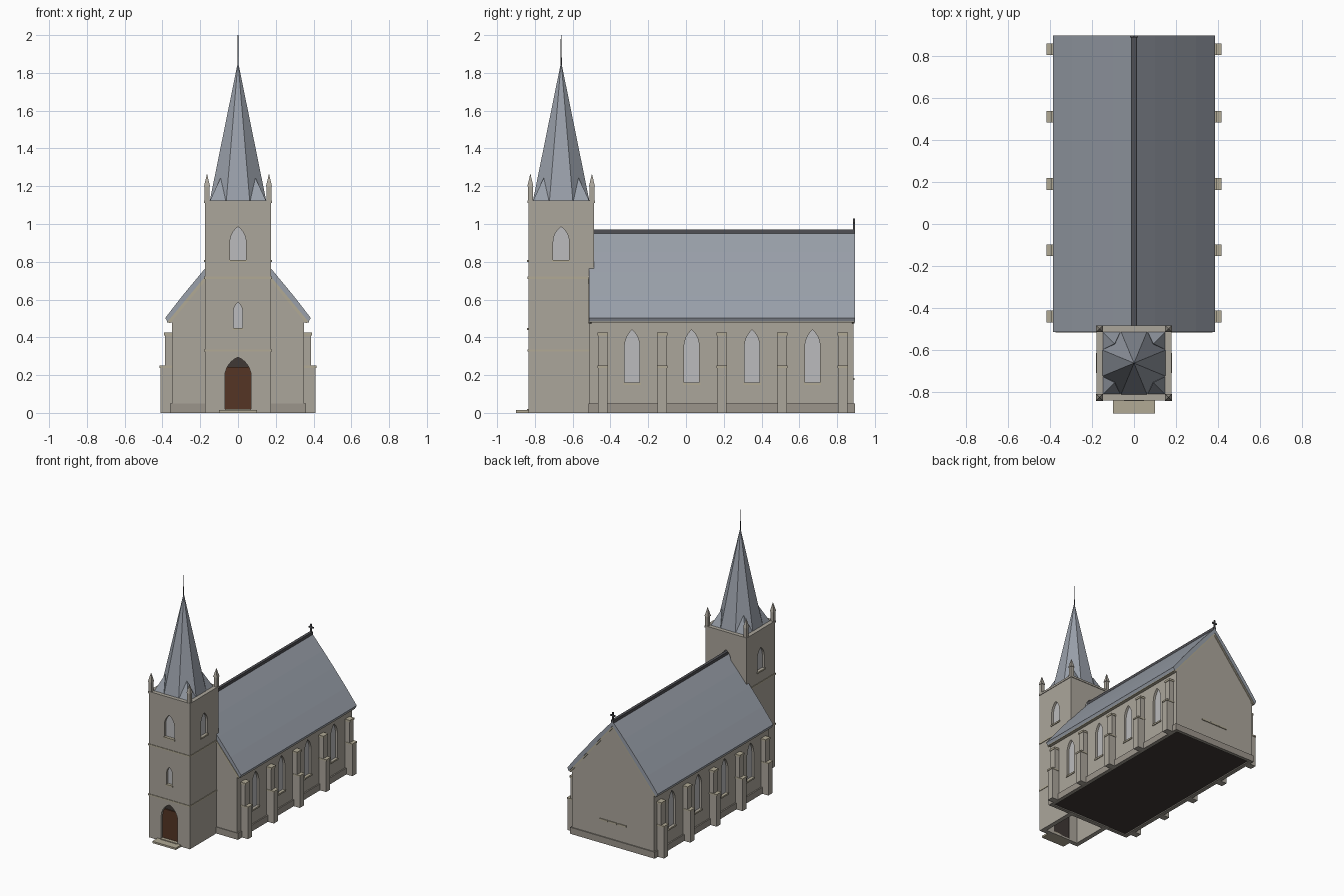
import bpy, bmesh, math
from mathutils import Matrix, Vector

if "Cube" in bpy.data.objects:
    bpy.data.objects.remove(bpy.data.objects["Cube"])


def material(name, rgb):
    m = bpy.data.materials.new(name)
    m.diffuse_color = (*rgb, 1)
    m.use_nodes = True
    m.node_tree.nodes["Principled BSDF"].inputs["Base Color"].default_value = m.diffuse_color
    return m


STONE = material("stone", (0.41, 0.38, 0.33))
PLINTH = material("plinth_stone", (0.33, 0.30, 0.26))
TRIM = material("trim_stone", (0.44, 0.40, 0.30))
SLATE = material("slate", (0.32, 0.35, 0.40))
DARK = material("dark_metal", (0.08, 0.08, 0.09))
FLOOR = material("floor_dark", (0.05, 0.04, 0.035))
WOOD = material("door_wood", (0.09, 0.035, 0.018))
GLASS = material("pale_glass", (0.50, 0.50, 0.51))


def finish(name, bm, mat, matrix=None):
    if matrix:
        bm.transform(matrix)
    bmesh.ops.recalc_face_normals(bm, faces=bm.faces)
    me = bpy.data.meshes.new(name)
    bm.to_mesh(me)
    bm.free()
    if mat:
        me.materials.append(mat)
    ob = bpy.data.objects.new(name, me)
    bpy.context.collection.objects.link(ob)
    return ob


def prism(name, pts, y0, y1, mat=None, matrix=None):
    """Extrude an (x, z) outline from y0 to y1."""
    bm = bmesh.new()
    face = bm.faces.new([bm.verts.new((x, y0, z)) for x, z in pts])
    ext = bmesh.ops.extrude_face_region(bm, geom=[face])["geom"]
    verts = [v for v in ext if isinstance(v, bmesh.types.BMVert)]
    bmesh.ops.translate(bm, verts=verts, vec=(0, y1 - y0, 0))
    return finish(name, bm, mat, matrix)


def box(name, x0, x1, y0, y1, z0, z1, mat=None, matrix=None):
    return prism(name, [(x0, z0), (x1, z0), (x1, z1), (x0, z1)], y0, y1, mat, matrix)


def cone(name, sides, r0, r1, z0, z1, loc, mat):
    bm = bmesh.new()
    bmesh.ops.create_cone(bm, cap_ends=True, segments=sides, radius1=r0, radius2=r1, depth=z1 - z0)
    m = Matrix.Translation((loc[0], loc[1], (z0 + z1) / 2)) @ Matrix.Rotation(math.pi / sides, 4, 'Z')
    return finish(name, bm, mat, m)


def cut(target, cutter):
    mod = target.modifiers.new("cut", 'BOOLEAN')
    mod.operation, mod.solver, mod.object = 'DIFFERENCE', 'EXACT', cutter
    deps = bpy.context.evaluated_depsgraph_get()
    me = bpy.data.meshes.new_from_object(target.evaluated_get(deps))
    target.modifiers.clear()
    target.data = me
    bpy.data.objects.remove(cutter)


def arch(w, z0, zs, zt, n=7, cap=9):
    """Pointed arch outline: half width, bottom, springing and top height."""
    h = zt - zs
    r = (w * w + h * h) / (2 * w)
    end = math.atan2(h, r - w)
    side = [(w - r + r * math.cos(end * i / n), zs + r * math.sin(end * i / n)) for i in range(n)]
    side = [p for p in side if p[1] <= cap]
    top = [(0, zt)] if cap >= zt else []
    return [(-w, z0), (w, z0)] + side + top + [(-x, z) for x, z in reversed(side)]


def facing(x, y, degrees):
    return Matrix.Translation((x, y, 0)) @ Matrix.Rotation(math.radians(degrees), 4, 'Z')


def window(target, name, m, w, z0, zs, zt):
    pts = arch(w, z0, zs, zt)
    cut(target, prism("cutter", pts, -0.03, 0.022, None, m))
    prism(name + "_glass", pts, 0.017, 0.023, GLASS, m)
    box(name + "_sill", -w - 0.006, w + 0.006, -0.006, 0.015, z0 - 0.012, z0, TRIM, m)


# Nave body with gables
nave = prism("nave_walls", [(-0.35, 0.012), (0.35, 0.012), (0.35, 0.5), (0, 0.928), (-0.35, 0.5)],
             -0.51, 0.887, STONE)
box("nave_floor", -0.335, 0.335, -0.495, 0.875, 0.008, 0.014, FLOOR)

# Plinth ring around the nave foot
plinth = box("nave_plinth", -0.36, 0.36, -0.515, 0.895, 0, 0.05, PLINTH)
cut(plinth, box("cutter", -0.33, 0.33, -0.49, 0.87, -0.1, 0.1))

# Nave windows and buttresses on both sides
for s, side in ((1, "right"), (-1, "left")):
    for i, y in enumerate((-0.285, 0.03, 0.35, 0.67)):
        window(nave, f"{side}_window_{i + 1}", facing(s * 0.35, y, 90 * s), 0.04, 0.16, 0.35, 0.44)
    for i, y in enumerate((-0.44, -0.125, 0.19, 0.51, 0.83)):
        m = facing(s * 0.35, y, 90 * s)
        n = f"{side}_buttress_{i + 1}"
        box(n + "_lower", -0.025, 0.025, -0.061, 0.01, 0, 0.24, STONE, m)
        box(n + "_upper", -0.025, 0.025, -0.037, 0.01, 0.24, 0.412, STONE, m)
        box(n + "_lower_cap", -0.028, 0.028, -0.065, 0.01, 0.238, 0.25, TRIM, m)
        box(n + "_upper_cap", -0.028, 0.028, -0.041, 0.01, 0.41, 0.425, TRIM, m)
    box(side + "_eaves_cornice", 0.345, 0.375, -0.51, 0.89, 0.478, 0.492, TRIM,
        Matrix.Rotation(0 if s > 0 else math.pi, 4, 'Z') @ Matrix.Translation((0, 0 if s > 0 else -0.38, 0)))

# Triple lancet in the rear gable
for i, (x, top) in enumerate(((-0.077, 0.43), (0, 0.48), (0.077, 0.43))):
    window(nave, f"rear_lancet_{i + 1}", facing(x, 0.887, 180), 0.029, 0.185, top - 0.07, top)

# Roof, ridge and gable edge strips
half = [(0.385, 0.503), (0.295, 0.619), (0.19, 0.746), (0.1, 0.851)]
under = [(0.372, 0.478), (0, 0.926)]
roof_pts = half + [(0, 0.962)] + [(-x, z) for x, z in reversed(half)] + [(-0.372, 0.478), (0, 0.926), (0.372, 0.478)]
prism("nave_roof", roof_pts, -0.513, 0.895, SLATE)
box("roof_ridge", -0.011, 0.011, -0.513, 0.895, 0.95, 0.971, DARK)
strip = [(0.374, 0.482), (0, 0.93), (-0.374, 0.482), (-0.36, 0.474), (0, 0.908), (0.36, 0.474)]
prism("front_gable_strip", strip, -0.516, -0.5, TRIM)
prism("rear_gable_strip", strip, 0.88, 0.892, TRIM)

# Cross on the rear gable
box("gable_cross_post", -0.005, 0.005, 0.885, 0.895, 0.95, 1.03, DARK)
box("gable_cross_arm", -0.02, 0.02, 0.885, 0.895, 1.0, 1.01, DARK)

# Hollow tower
TY = -0.661
tower = box("tower_walls", -0.175, 0.175, TY - 0.174, TY + 0.174, 0, 1.115, STONE)
cut(tower, box("cutter", -0.14, 0.14, TY - 0.139, TY + 0.139, -0.1, 1.08))
for i, (x, y, a) in enumerate(((0, TY - 0.174, 0), (0.175, TY, 90), (0, TY + 0.174, 180), (-0.175, TY, -90))):
    window(tower, f"belfry_window_{i + 1}", facing(x, y, a), 0.042, 0.81, 0.905, 0.985)
front = facing(0, TY - 0.174, 0)
window(tower, "tower_small_window", front, 0.024, 0.45, 0.535, 0.585)
for name, z in (("lower", 0.33), ("upper", 0.715)):
    course = box(name + "_string_course", -0.179, 0.179, TY - 0.178, TY + 0.178, z - 0.006, z + 0.006, TRIM)
    cut(course, box("cutter", -0.15, 0.15, TY - 0.15, TY + 0.15, 0, 1))
box("tower_coping", -0.179, 0.179, TY - 0.178, TY + 0.178, 1.11, 1.125, STONE)

# Door and steps
cut(tower, prism("cutter", arch(0.07, 0.012, 0.19, 0.295), -0.05, 0.05, None, front))
prism("door_tympanum", arch(0.07, 0.012, 0.19, 0.295), 0.026, 0.034, FLOOR, front)
prism("door_leaf", arch(0.07, 0.012, 0.19, 0.295, 12, 0.25), 0.018, 0.028, WOOD, front)
box("door_step", -0.1, 0.1, -0.9, TY - 0.165, 0, 0.014, TRIM)
box("door_threshold", -0.07, 0.07, TY - 0.182, TY - 0.14, 0, 0.02, TRIM)

# Octagonal spire with corner broaches and finial rod
cone("spire", 8, 0.15 / math.cos(math.pi / 8), 0.0, 1.12, 1.86, (0, TY), SLATE)
for i in range(4):
    bm = bmesh.new()
    base = [(0.15, 0.15, 1.12), (0.064, 0.15, 1.12), (0.08, 0.08, 1.12), (0.15, 0.064, 1.12)]
    vs = [bm.verts.new(p) for p in base]
    tip = bm.verts.new((0.092, 0.092, 1.245))
    bm.faces.new(vs)
    for j in range(4):
        bm.faces.new((vs[j], vs[(j + 1) % 4], tip))
    finish(f"spire_broach_{i + 1}", bm, SLATE, facing(0, TY, 90 * i))
cone("spire_finial", 8, 0.004, 0.002, 1.84, 2.0, (0, TY), DARK)

# Corner pinnacles
for i, (sx, sy) in enumerate(((1, 1), (-1, 1), (-1, -1), (1, -1))):
    p = (sx * 0.164, TY + sy * 0.163)
    cone(f"pinnacle_post_{i + 1}", 4, 0.018, 0.018, 1.115, 1.2, p, STONE)
    cone(f"pinnacle_tip_{i + 1}", 4, 0.023, 0.0, 1.198, 1.267, p, STONE)
